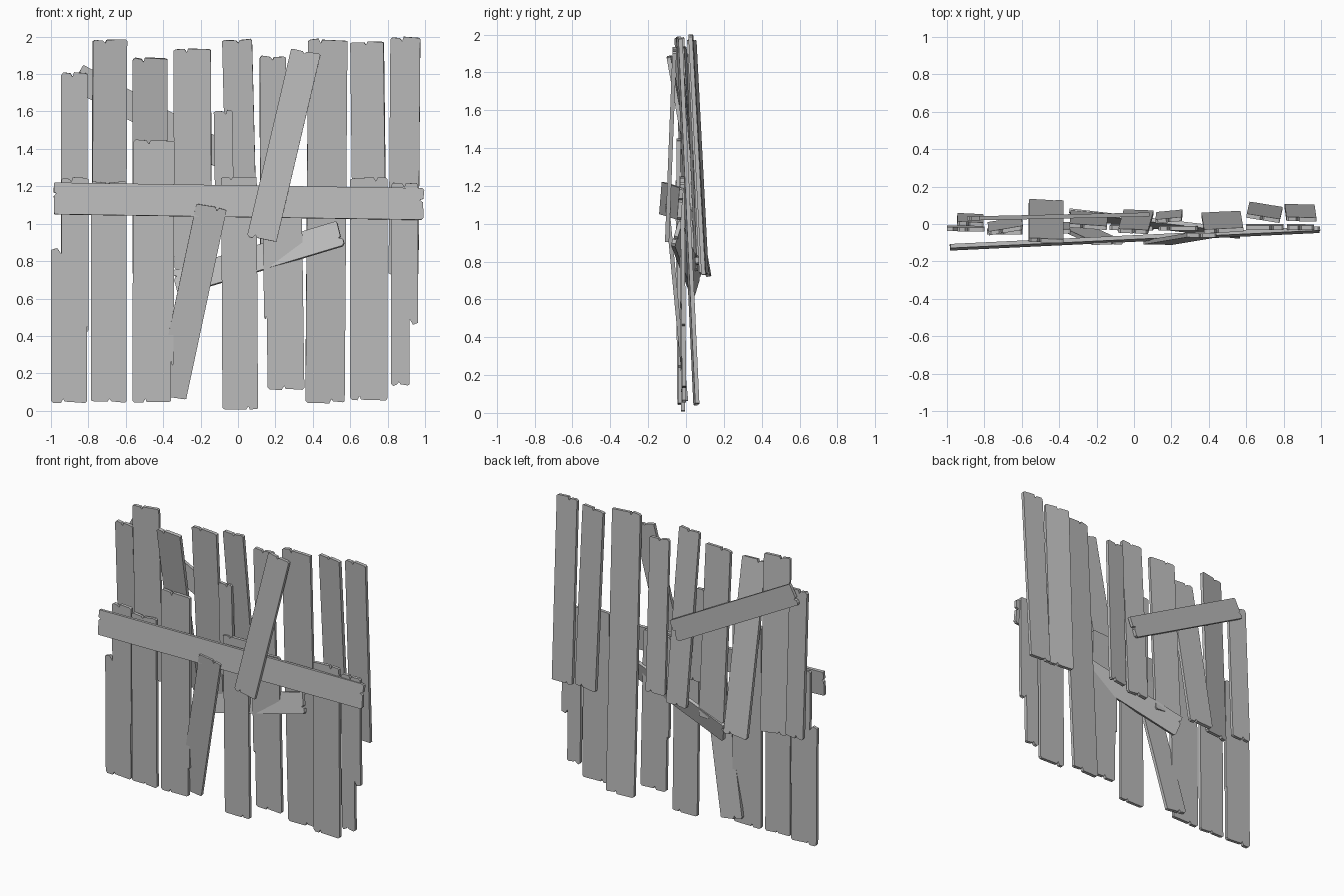
import bpy, bmesh, random
from mathutils import Vector

random.seed(7)
if "Cube" in bpy.data.objects:
    bpy.data.objects.remove(bpy.data.objects["Cube"])

wood = bpy.data.materials.new("weathered_grey")
wood.use_nodes = True
GREY = (0.5, 0.5, 0.5, 1)
wood.diffuse_color = GREY
wood.node_tree.nodes["Principled BSDF"].inputs["Base Color"].default_value = GREY


def ragged_end(w, inset):
    """One end from left to right: (across, inwards) with a worn corner and a V notch."""
    a = -w / 2 + inset[0][0]
    b = w / 2 - inset[1][0]
    n = a + (b - a) * random.uniform(0.25, 0.75)
    j = [random.uniform(0, 0.012) for _ in range(4)]
    pts = [(a, 0.015), (a + 0.012, j[0]), (n - 0.012, j[1]), (n, 0.024),
           (n + 0.008, j[2]), (b - 0.01, j[3]), (b, 0.012)]
    # Broken-off strips step in from the long sides
    if inset[0][0]:
        d, l = inset[0]
        pts = [(-w / 2, l + 0.01), (-w / 2 + d * 0.6, l), (a, l + 0.03)] + pts
    if inset[1][0]:
        d, l = inset[1]
        pts += [(b, l + 0.03), (w / 2 - d * 0.6, l), (w / 2, l + 0.01)]
    return pts


def plank(name, start, end, width, across=(1, 0, 0), breaks=None, thick=0.022):
    """Board from start to end; breaks maps (end, side) to (depth, length)."""
    breaks = breaks or {}
    p0, p1 = Vector(start), Vector(end)
    along = (p1 - p0).normalized()
    length = (p1 - p0).length
    side = Vector(across)
    side = (side - along * side.dot(along)).normalized()
    normal = side.cross(along).normalized()

    def inset(e):
        return [breaks.get((e, s), (0, 0)) for s in ("left", "right")]

    low = ragged_end(width, inset("low"))
    high = [(u, length - v) for u, v in ragged_end(width, inset("high"))]
    outline = low + high[::-1]
    bm = bmesh.new()
    verts = [bm.verts.new(p0 + side * u + along * v - normal * thick / 2) for u, v in outline]
    face = bm.faces.new(verts)
    moved = bmesh.ops.extrude_face_region(bm, geom=[face])["geom"]
    bmesh.ops.translate(bm, vec=normal * thick,
                        verts=[g for g in moved if isinstance(g, bmesh.types.BMVert)])
    bmesh.ops.recalc_face_normals(bm, faces=bm.faces)
    mesh = bpy.data.meshes.new(name)
    bm.to_mesh(mesh)
    bm.free()
    mesh.materials.append(wood)
    bpy.context.collection.objects.link(bpy.data.objects.new(name, mesh))


# Upper row: bottom x, y, z, top x, y, z, width, yaw
upper = [
    (-0.875, 0.045, 0.79, -0.875, 0.0, 1.81, 0.14, -0.05),
    (-0.69, 0.015, 0.76, -0.685, -0.035, 1.99, 0.185, 0.17),
    (-0.47, 0.12, 0.72, -0.47, -0.09, 1.89, 0.185, -0.04),
    (-0.24, 0.055, 0.75, -0.245, -0.015, 1.94, 0.2, -0.07),
    (0.025, 0.065, 0.78, -0.005, -0.04, 1.99, 0.16, -0.04),
    (0.19, 0.06, 0.82, 0.185, 0.02, 1.9, 0.14, 0.1),
    (0.705, 0.095, 0.73, 0.69, 0.03, 1.98, 0.18, -0.16),
    (0.885, 0.095, 0.72, 0.895, 0.025, 2.0, 0.16, -0.03),
]
for i, (x0, y0, z0, x1, y1, z1, w, yaw) in enumerate(upper):
    plank(f"upper_board_{i + 1}", (x0, y0, z0), (x1, y1, z1), w, (1, yaw, 0))

# Lower row: bottom x, z, top x, z, y, width, broken strips
lower = [
    (-0.9, 0.04, -0.9, 1.25, -0.02, 0.2,
     {("high", "left"): (0.055, 0.38), ("low", "right"): (0.006, 0.38)}),
    (-0.69, 0.04, -0.69, 1.23, -0.035, 0.19, {}),
    (-0.455, 0.04, -0.45, 1.45, -0.03, 0.22, {("low", "right"): (0.014, 0.2)}),
    (0.012, 0.0, 0.005, 1.26, -0.015, 0.19, {}),
    (0.25, 0.11, 0.235, 1.2, -0.015, 0.21, {("low", "left"): (0.014, 0.38)}),
    (0.7, 0.055, 0.7, 1.25, -0.01, 0.2, {}),
    (0.89, 0.13, 0.89, 1.22, -0.01, 0.145, {("low", "right"): (0.045, 0.33)}),
]
for i, (x0, z0, x1, z1, y, w, br) in enumerate(lower):
    plank(f"lower_board_{i + 1}", (x0, y, z0), (x1, y - 0.01, z1), w, breaks=br)

# Full-height board and short filler
plank("long_board", (0.465, 0.055, 0.04), (0.48, -0.035, 1.99), 0.21, (1, 0.05, 0))
plank("short_board", (-0.07, -0.01, 0.95), (-0.08, -0.02, 1.61), 0.1)

# Rails and slanted braces
plank("front_rail", (-0.995, -0.125, 1.135), (0.995, -0.03, 1.105), 0.17, (0, 0.08, 1))
plank("front_brace_upper", (0.125, -0.1, 0.91), (0.365, -0.06, 1.93), 0.16)
plank("front_brace_lower", (-0.36, 0.0, 0.07), (-0.14, -0.1, 1.1), 0.165)
plank("back_brace_upper", (-0.87, 0.03, 1.79), (0.06, 0.05, 1.29), 0.145, (0, 0, 1))
plank("cross_brace_lower", (-0.34, 0.055, 0.68), (0.555, -0.05, 0.95), 0.14, (0, 0.25, 1))
